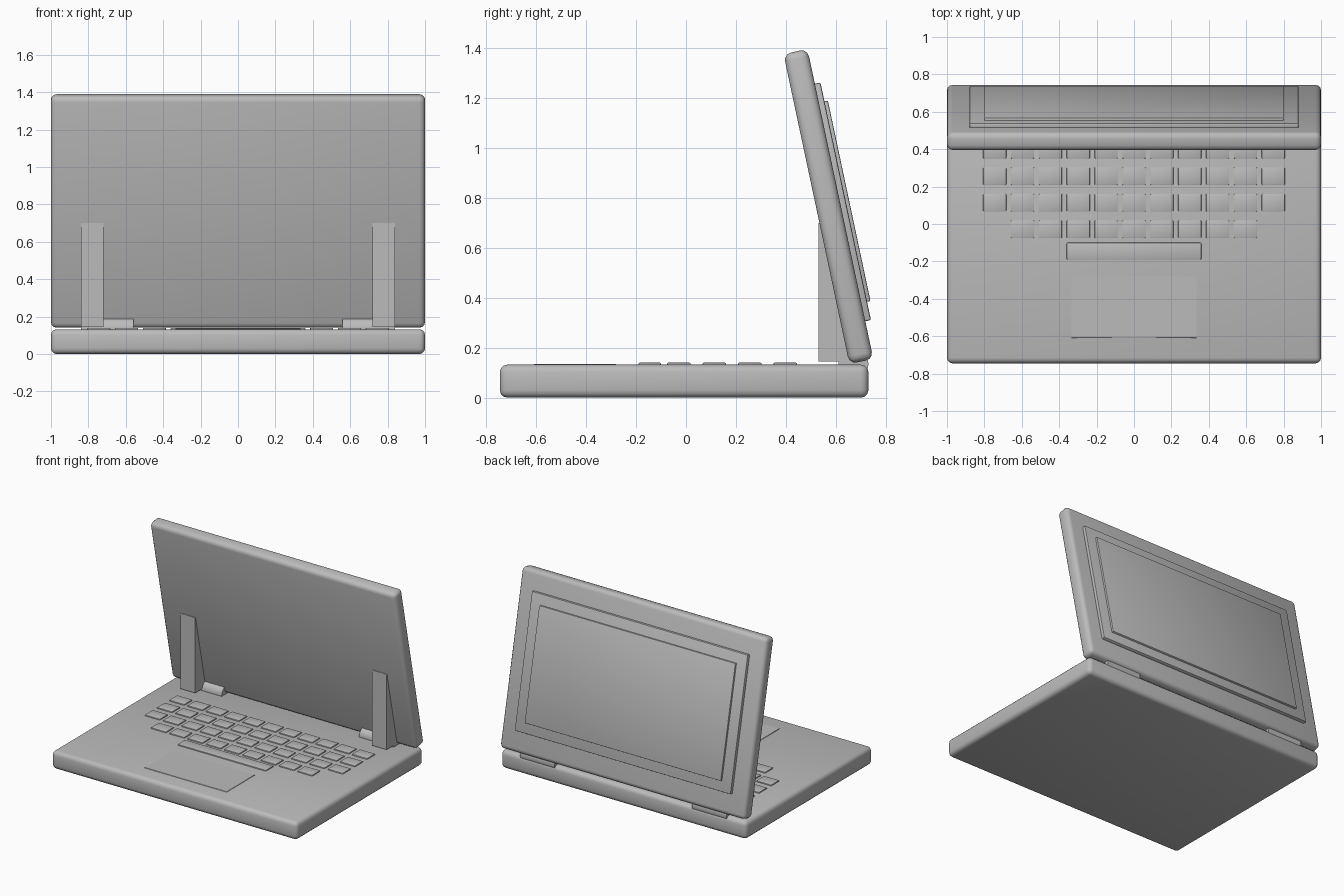
import bpy
import math
from mathutils import Matrix, Vector

cube = bpy.data.objects.get("Cube")
if cube:
    bpy.data.objects.remove(cube, do_unlink=True)

grey = bpy.data.materials.new("plain_grey")
grey.use_nodes = True
GREY = (0.5, 0.5, 0.5, 1)
grey.diffuse_color = GREY
grey.node_tree.nodes["Principled BSDF"].inputs["Base Color"].default_value = GREY


def finish(obj, name, bevel=0.0, segments=3):
    """Name, colour and soften a part."""
    obj.name = name
    obj.data.materials.append(grey)
    bpy.ops.object.select_all(action="DESELECT")
    obj.select_set(True)
    bpy.context.view_layer.objects.active = obj
    if bevel:
        mod = obj.modifiers.new("Bevel", "BEVEL")
        mod.width = bevel
        mod.segments = segments
        bpy.ops.object.modifier_apply(modifier=mod.name)
    bpy.ops.object.shade_smooth_by_angle(angle=math.radians(40))
    return obj


def box(name, low, high, bevel=0.0, segments=3, matrix=None):
    """Box between two corners, optionally placed by a matrix."""
    low, high = Vector(low), Vector(high)
    bpy.ops.mesh.primitive_cube_add(size=1)
    obj = bpy.context.object
    obj.data.transform(Matrix.Translation((low + high) / 2)
                       @ Matrix.Diagonal((*(high - low), 1)))
    if matrix:
        obj.matrix_world = matrix
    return finish(obj, name, bevel, segments)


# Base slab
TOP = 0.132
box("base", (-1, -0.745, 0), (1, 0.73, TOP), 0.03)

# Keyboard rows: (front edge, number of keys)
PITCH, KEY_W, KEY_D = 0.149, 0.124, 0.095
for row, (front, count) in enumerate([(0.35, 11), (0.208, 11), (0.066, 11), (-0.076, 9)]):
    for i in range(count):
        x = (i - (count - 1) / 2) * PITCH
        box(f"key_{row + 1}_{i + 1}", (x - KEY_W / 2, front, TOP - 0.02),
            (x + KEY_W / 2, front + KEY_D, 0.14), 0.005, 2)
box("space_bar", (-0.36, -0.19, TOP - 0.02), (0.36, -0.1, 0.14), 0.005, 2)
box("trackpad", (-0.335, -0.61, TOP - 0.01), (0.335, -0.28, 0.135), 0.002, 1)

# Leaning lid with two stepped panels on its rear face
lean = Matrix.Translation((0, 0.57, 0.765)) @ Matrix.Rotation(math.radians(12), 4, "X")
T = 0.049
box("lid", (-1, -T, -0.634), (1, T, 0.634), 0.03, matrix=lean)
box("rear_panel", (-0.88, T - 0.01, -0.48), (0.88, T + 0.023, 0.492), 0.007, 2, lean)
box("rear_inset_panel", (-0.8, T, -0.405), (0.8, T + 0.037, 0.415), 0.005, 2, lean)

# Hinge barrels and wedge brackets on both sides
for side, label in ((1, "left"), (-1, "right")):
    bpy.ops.mesh.primitive_cylinder_add(vertices=32, radius=0.06, depth=0.28)
    hinge = bpy.context.object
    hinge.data.transform(Matrix.Translation((side * 0.7, 0.67, 0.135))
                         @ Matrix.Rotation(math.pi / 2, 4, "Y"))
    finish(hinge, label + "_hinge")

    profile = [(0.53, 0.145), (0.68, 0.145), (0.55, 0.7), (0.53, 0.7)]
    n = len(profile)
    verts = [(side * 0.78 + dx, y, z) for dx in (-0.06, 0.06) for y, z in profile]
    faces = [tuple(reversed(range(n))), tuple(range(n, 2 * n))]
    faces += [(i, (i + 1) % n, n + (i + 1) % n, n + i) for i in range(n)]
    mesh = bpy.data.meshes.new(label + "_bracket")
    mesh.from_pydata(verts, [], faces)
    bracket = bpy.data.objects.new(label + "_bracket", mesh)
    bpy.context.collection.objects.link(bracket)
    finish(bracket, label + "_bracket")
